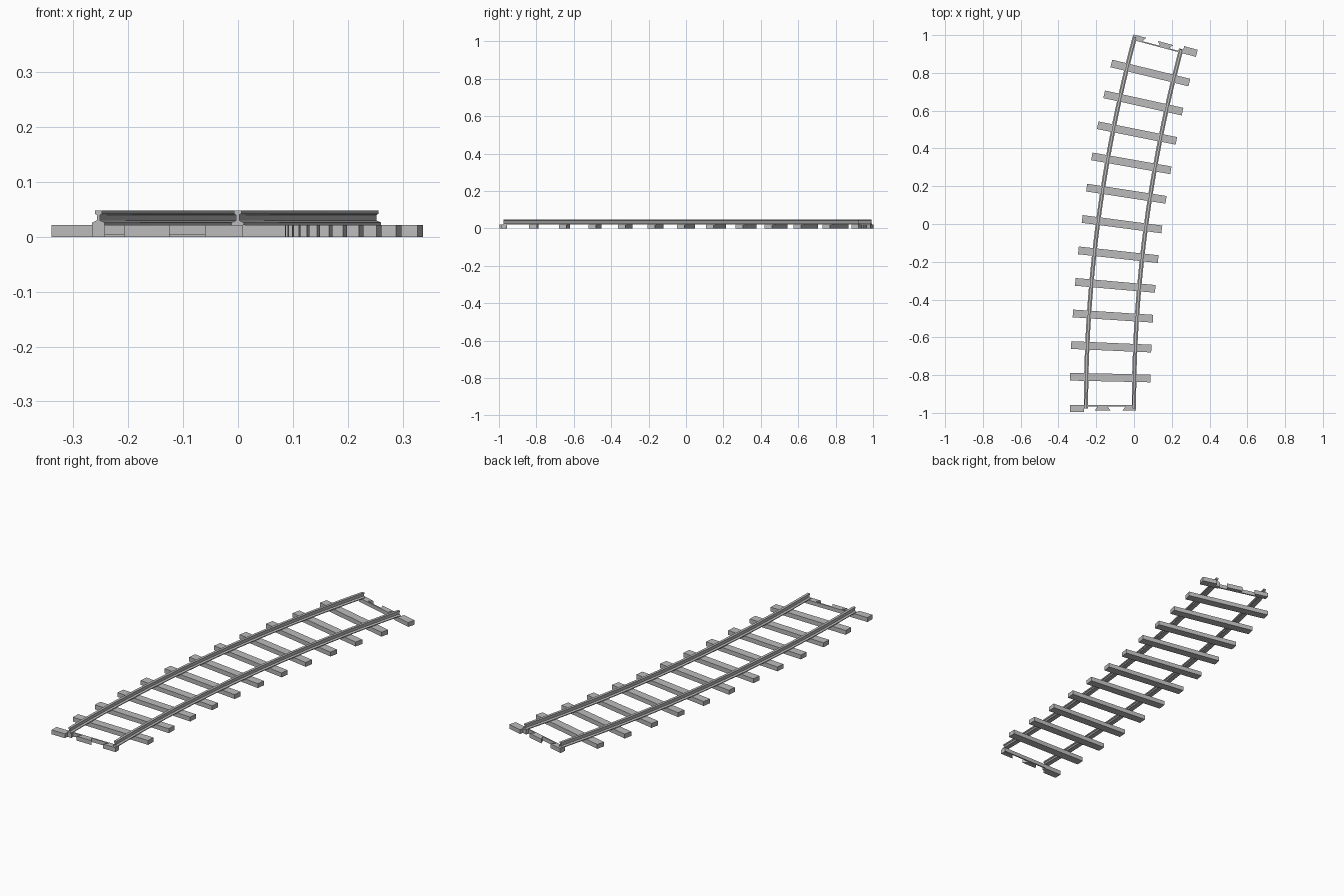
import bpy
import math
from mathutils import Matrix, Vector

cube = bpy.data.objects.get("Cube")
if cube:
    bpy.data.objects.remove(cube)

RADIUS = 7.47
SWEEP = math.radians(15)
START = Vector((-0.1275, -0.976, 0))
GAUGE = 0.127          # half distance between the rails
TIE_HALF = 0.2125
TIE_WIDTH = 0.041
TIE_TOP = 0.022
SEGMENTS = 24
SPACES = 12

grey = bpy.data.materials.new("plain_grey")
grey.use_nodes = True
colour = (0.5, 0.5, 0.5, 1)
grey.diffuse_color = colour
grey.node_tree.nodes["Principled BSDF"].inputs["Base Color"].default_value = colour


def frame(angle):
    """Matrix of the track at an angle along the bend: local x across, y ahead."""
    pos = START + Vector((RADIUS * (1 - math.cos(angle)), RADIUS * math.sin(angle), 0))
    return Matrix.Translation(pos) @ Matrix.Rotation(-angle, 4, 'Z')


def make(name, verts, faces):
    mesh = bpy.data.meshes.new(name)
    mesh.from_pydata(verts, [], faces)
    mesh.materials.append(grey)
    obj = bpy.data.objects.new(name, mesh)
    bpy.context.collection.objects.link(obj)
    return obj


def loft(name, rings):
    """Skin a row of matching rings and cap both ends."""
    n = len(rings[0])
    verts = [p for ring in rings for p in ring]
    faces = [(k * n + i, k * n + (i + 1) % n, (k + 1) * n + (i + 1) % n, (k + 1) * n + i)
             for k in range(len(rings) - 1) for i in range(n)]
    faces.append(tuple(reversed(range(n))))
    faces.append(tuple(range(len(verts) - n, len(verts))))
    return make(name, verts, faces)


def slab(name, outline, matrix, bottom=0.0):
    """Upright prism from a plan outline."""
    return loft(name, [[matrix @ Vector((x, y, z)) for x, y in outline]
                       for z in (bottom, TIE_TOP)])


def rect(x0, x1, y0, y1):
    return [(x0, y0), (x1, y0), (x1, y1), (x0, y1)]


# Rails: foot, web and head swept along the bend
half = [(0.0115, 0.022), (0.0115, 0.026), (0.003, 0.030),
        (0.003, 0.040), (0.0065, 0.042), (0.0065, 0.048)]
profile = half + [(-x, z) for x, z in reversed(half)]
for side, name in ((-1, "right_rail"), (1, "left_rail")):
    loft(name, [[frame(SWEEP * k / SEGMENTS) @ Vector((side * GAUGE + x, 0, z))
                 for x, z in reversed(profile)] for k in range(SEGMENTS + 1)])

# Full ties
w = TIE_WIDTH / 2
for i in range(1, SPACES):
    slab(f"tie_{i}", rect(-TIE_HALF, TIE_HALF, -w, w), frame(SWEEP * i / SPACES))

# Interlocking half ties; the far end is the near one turned half round
inner = 0.018
for name, matrix in (("front", frame(0)),
                     ("back", frame(SWEEP) @ Matrix.Rotation(math.pi, 4, 'Z'))):
    slab(f"{name}_joint_bar", rect(-0.137, 0.137, 0.011, inner), matrix, 0.003)
    slab(f"{name}_joint_block", rect(-TIE_HALF, -0.138, -w, inner), matrix)
    slab(f"{name}_joint_dovetail",
         [(-0.080, -0.011), (0.003, -0.011), (-0.014, 0.012), (-0.063, 0.012)], matrix)
    slab(f"{name}_joint_half_dovetail",
         [(0.067, -0.011), (0.137, -0.011), (0.137, 0.012), (0.084, 0.012)], matrix)
    slab(f"{name}_rail_seat", rect(-0.138, -0.115, -0.002, inner), matrix)
